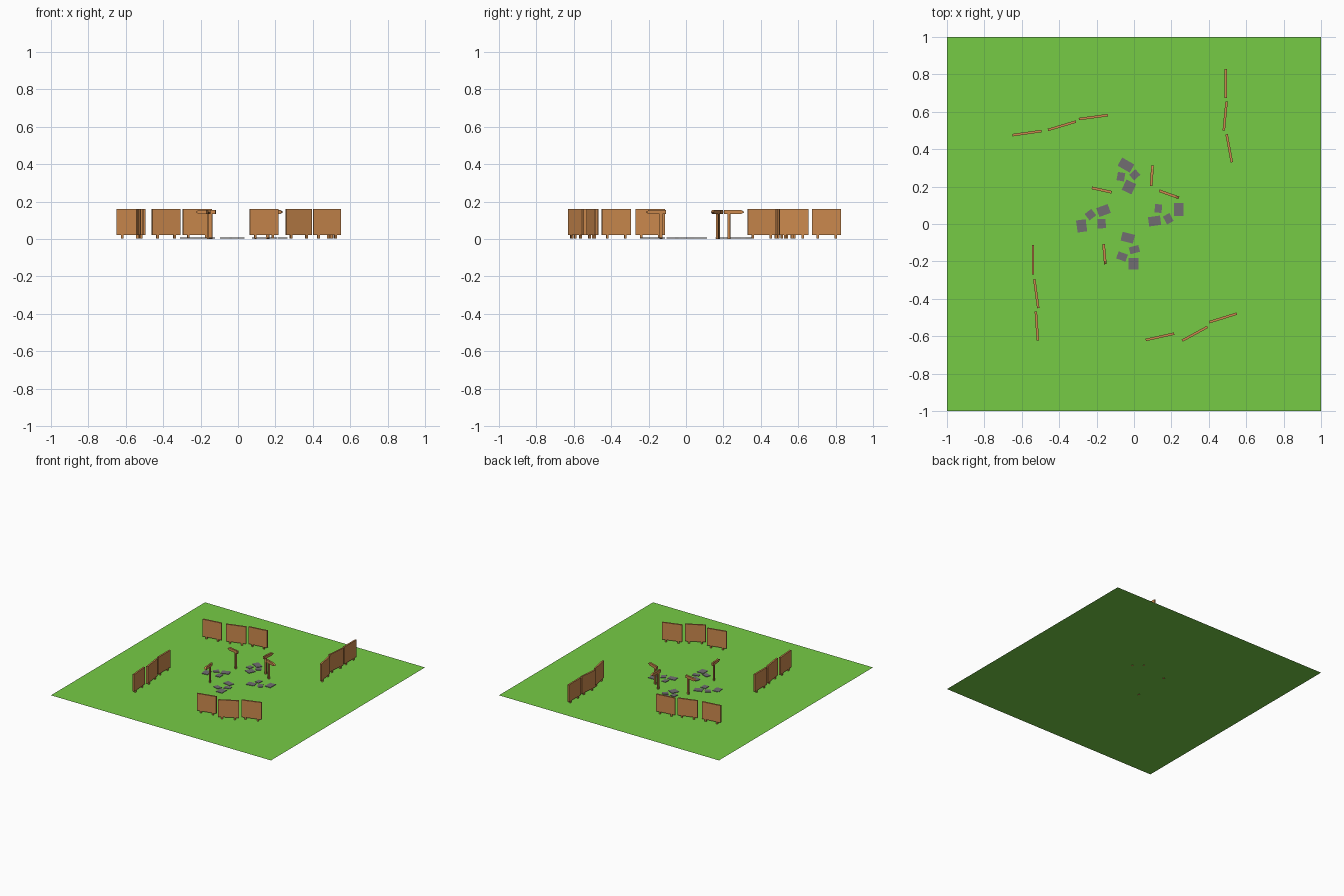
import bpy, bmesh, math
from mathutils import Matrix, Vector

cube = bpy.data.objects.get("Cube")
if cube:
    bpy.data.objects.remove(cube, do_unlink=True)


def material(name, color):
    m = bpy.data.materials.new(name)
    m.use_nodes = True
    rgba = (*color, 1)
    m.diffuse_color = rgba
    m.node_tree.nodes["Principled BSDF"].inputs["Base Color"].default_value = rgba
    return m


GRASS = material("grass_green", (0.18, 0.60, 0.06))
WOOD = material("warm_wood", (0.60, 0.25, 0.075))
STONE = material("stone_grey", (0.165, 0.155, 0.165))
GROUND = 0.003


def finish(name, bm, mat, x=0, y=0, angle=0):
    mesh = bpy.data.meshes.new(name)
    bmesh.ops.recalc_face_normals(bm, faces=bm.faces)
    bm.to_mesh(mesh)
    bm.free()
    mesh.materials.append(mat)
    ob = bpy.data.objects.new(name, mesh)
    ob.location = (x, y, 0)
    ob.rotation_euler.z = angle
    bpy.context.collection.objects.link(ob)


def add_box(bm, center, size):
    mat = Matrix.Translation(center) @ Matrix.Diagonal((*size, 1))
    bmesh.ops.create_cube(bm, size=1, matrix=mat)


def add_prism(bm, outline, depth):
    # Upright outline in x and z, thickened along y
    verts = [bm.verts.new((x, -depth / 2, z)) for x, z in outline]
    face = bm.faces.new(verts)
    ext = bmesh.ops.extrude_face_region(bm, geom=[face])
    moved = [v for v in ext["geom"] if isinstance(v, bmesh.types.BMVert)]
    bmesh.ops.translate(bm, verts=moved, vec=(0, depth, 0))


# Lawn sheet
bm = bmesh.new()
bmesh.ops.create_grid(bm, x_segments=1, y_segments=1, size=1,
                      matrix=Matrix.Translation((0, 0, GROUND)))
mesh_faces = bm.faces[:]
finish("lawn", bm, GRASS)

# Fence panels on two short feet: start and end points in plan
fences = {
    "back_right": [((-.65, .475), (-.495, .497)), ((-.46, .503), (-.31, .548)),
                   ((-.295, .561), (-.14, .582))],
    "back_left": [((.49, .83), (.49, .675)), ((.495, .655), (.48, .50)),
                  ((.495, .48), (.523, .33))],
    "front_right": [((-.54, -.113), (-.54, -.27)), ((-.533, -.295), (-.512, -.45)),
                    ((-.525, -.467), (-.514, -.623))],
    "front_left": [((.063, -.62), (.215, -.586)), ((.257, -.624), (.393, -.55)),
                   ((.402, -.525), (.55, -.479))],
}
for side, panels in fences.items():
    for i, (a, b) in enumerate(panels):
        a, b = Vector(a), Vector(b)
        d, mid = b - a, (a + b) / 2
        bm = bmesh.new()
        add_box(bm, (0, 0, 0.091), (d.length, 0.013, 0.14))
        for s in (-1, 1):
            add_box(bm, (s * 0.048, 0, 0.024), (0.012, 0.011, 0.041))
        finish(f"fence_{side}_{i + 1}", bm, WOOD, *mid, math.atan2(d.y, d.x))

# Signposts: inner end near the post, pointed end facing outward
signs = [((-.12, .17), (-.225, .193)), ((.092, .203), (.099, .312)),
         ((.135, .178), (.24, .14)), ((-.163, -.108), (-.153, -.215))]
for i, (a, b) in enumerate(signs):
    a, b = Vector(a), Vector(b)
    d = b - a
    L = d.length
    bm = bmesh.new()
    add_box(bm, (0.026, 0, 0.078), (0.015, 0.011, 0.156))
    add_prism(bm, [(0, 0.133), (L - 0.018, 0.133), (L, 0.144),
                   (L - 0.018, 0.155), (0, 0.155)], 0.014)
    finish(f"signpost_{i + 1}", bm, WOOD, *a, math.atan2(d.y, d.x))

# Paving stones: x, y, width, depth, turn in degrees
stones = [
    (-.043, .315, .075, .05, -30), (-.07, .253, .04, .045, -10),
    (.004, .263, .045, .04, 42), (-.027, .198, .058, .06, -25),
    (-.163, .072, .065, .05, 20), (-.233, .05, .045, .043, 38),
    (-.28, -.01, .052, .065, 8), (-.173, .002, .044, .05, 2),
    (.13, .083, .038, .045, -5), (.24, .077, .05, .07, 0),
    (.11, .016, .065, .05, 8), (.183, .028, .04, .048, 28),
    (-.033, -.073, .068, .048, -14), (.002, -.137, .053, .037, 15),
    (-.064, -.174, .053, .04, -20), (-.003, -.212, .055, .063, 0)]
for i, (x, y, w, dep, turn) in enumerate(stones):
    bm = bmesh.new()
    add_box(bm, (0, 0, GROUND + 0.0022), (w, dep, 0.0036))
    finish(f"paving_stone_{i + 1}", bm, STONE, x, y, math.radians(turn))
